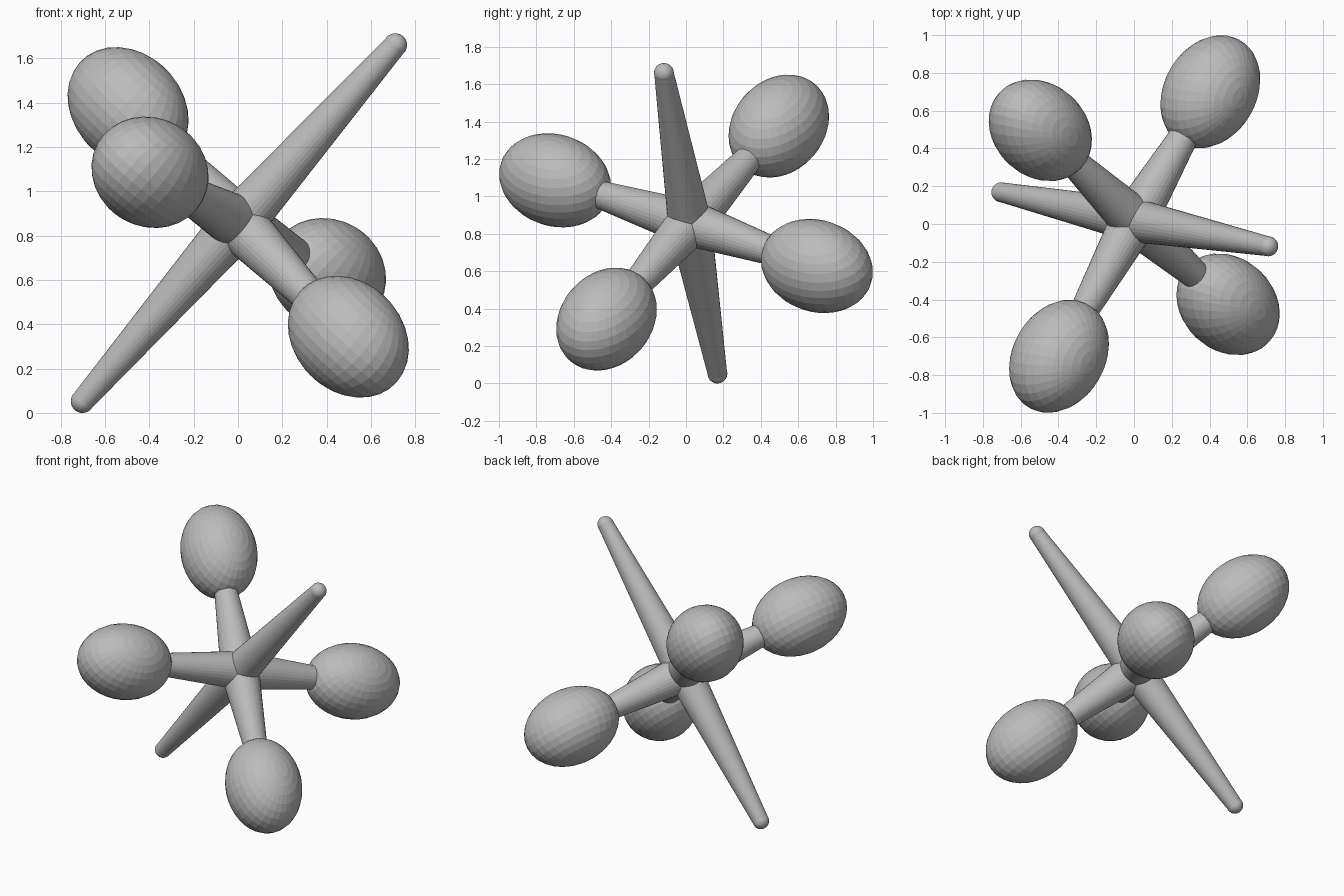
import bpy
from mathutils import Vector, Matrix

if "Cube" in bpy.data.objects:
    bpy.data.objects.remove(bpy.data.objects["Cube"])

metal = bpy.data.materials.new("grey_metal")
metal.diffuse_color = (0.5, 0.5, 0.5, 1)
metal.use_nodes = True
metal.node_tree.nodes["Principled BSDF"].inputs["Base Color"].default_value = metal.diffuse_color

HUB = Vector((0, 0.02, 0.857))
# Three perpendicular axes of the jack
X_AX = Vector((-0.583, 0.539, 0.604)).normalized()
Z_AX = Vector((0.655, -0.1325, 0.744)).normalized()
Z_AX = (Z_AX - X_AX * X_AX.dot(Z_AX)).normalized()
Y_AX = Z_AX.cross(X_AX)
FRAME = Matrix((X_AX, Y_AX, Z_AX)).transposed().to_4x4()


def finish(name):
    ob = bpy.context.object
    ob.name = name
    ob.data.materials.append(metal)
    return ob


def cone(name, start, end, r1, r2):
    d = end - start
    bpy.ops.mesh.primitive_cone_add(vertices=32, radius1=r1, radius2=r2, depth=d.length)
    ob = finish(name)
    ob.matrix_world = Matrix.Translation((start + end) / 2) @ d.to_track_quat('Z', 'Y').to_matrix().to_4x4()


def ball(name, centre, radii):
    bpy.ops.mesh.primitive_uv_sphere_add(segments=32, ring_count=16, radius=1)
    ob = finish(name)
    ob.matrix_world = Matrix.Translation(centre) @ FRAME @ Matrix.Diagonal((*radii, 1))


# Four arms with egg-shaped bulbs: centre and radii along the jack axes
A, B = 0.321, 0.245
bulbs = {
    "back_upper": ((-0.496, 0.496, 1.376), (A, B, B)),
    "front_lower": ((0.498, -0.425, 0.344), (A, B, B)),
    "front_upper": ((-0.397, -0.70, 1.086), (B, A, B)),
    "back_lower": ((0.404, 0.70, 0.628), (B, A, B)),
}
for name, (c, radii) in bulbs.items():
    c = Vector(c)
    d = (c - HUB).normalized()
    ball(name + "_bulb", c, radii)
    cone(name + "_arm", HUB - d * 0.05, HUB + d * 0.6, 0.128, 0.072)

# Two long tapered spikes with round tips
for name, tip in (("upper", (0.71, -0.118, 1.66)), ("lower", (-0.702, 0.168, 0.053))):
    tip = Vector(tip)
    d = (tip - HUB).normalized()
    cone(name + "_spike", HUB - d * 0.03, tip, 0.118, 0.052)
    ball(name + "_spike_tip", tip, (0.053,) * 3)
